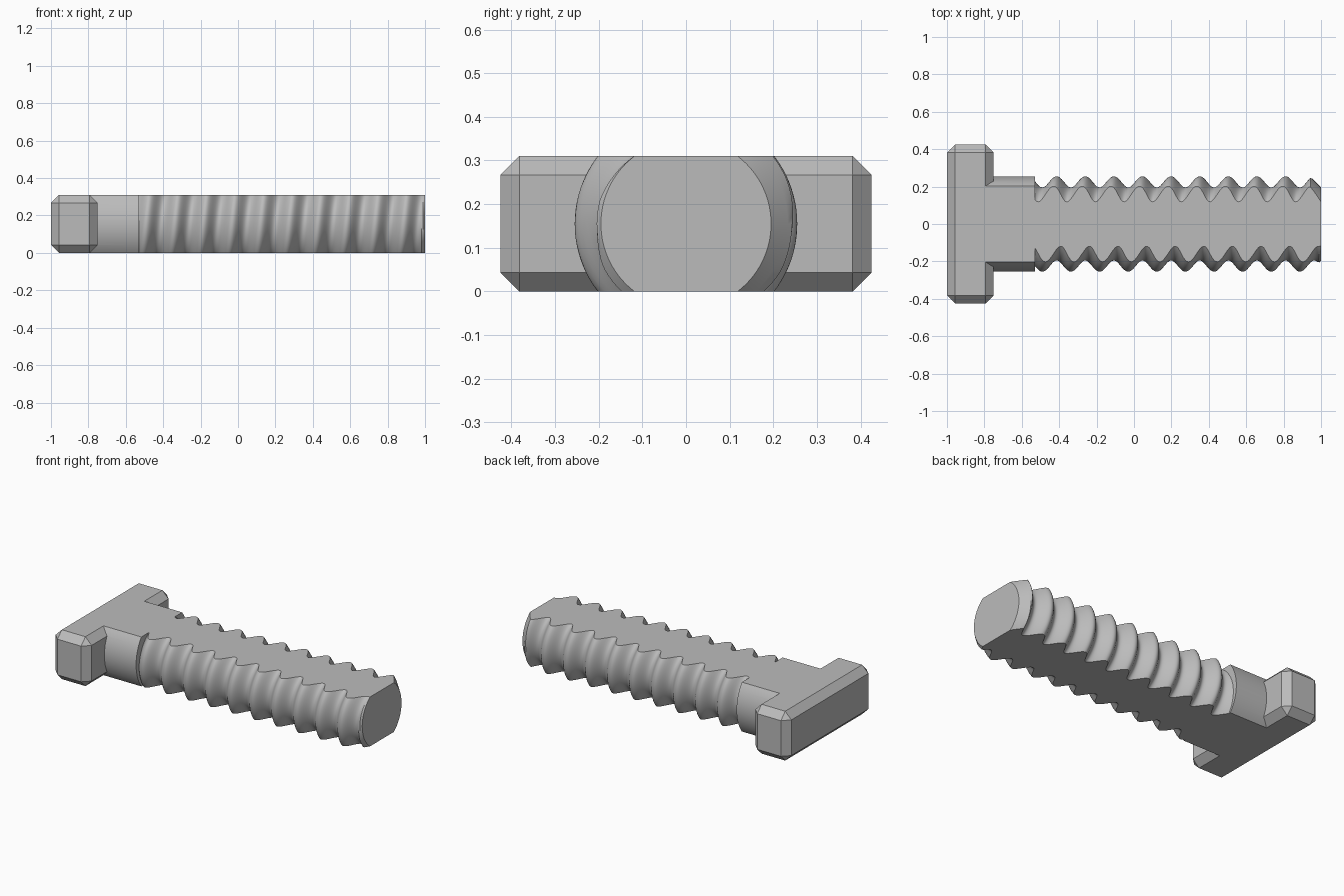
import bpy, bmesh
from math import cos, sin, pi, radians
from mathutils import Vector

cube = bpy.data.objects.get("Cube")
if cube:
    bpy.data.objects.remove(cube, do_unlink=True)

THICK = 0.31        # distance between the two flats
CREST, ROOT = 0.255, 0.195
PITCH = 0.153
THREAD_START, TIP = -0.53, 1.0
SIDES = 96

steel = bpy.data.materials.new("grey steel")
steel.use_nodes = True
colour = (0.5, 0.5, 0.5, 1)
steel.diffuse_color = colour
steel.node_tree.nodes["Principled BSDF"].inputs["Base Color"].default_value = colour


def make_object(name, bm):
    bmesh.ops.recalc_face_normals(bm, faces=bm.faces)
    mesh = bpy.data.meshes.new(name)
    bm.to_mesh(mesh)
    bm.free()
    mesh.materials.append(steel)
    obj = bpy.data.objects.new(name, mesh)
    bpy.context.collection.objects.link(obj)
    return obj


def thread_radius(x, angle):
    # Right-handed rounded thread, with a 45 degree chamfer at the tip
    wave = 0.5 + 0.5 * cos(2 * pi * (x + 0.49) / PITCH - angle)
    radius = ROOT + (CREST - ROOT) * wave
    return min(radius, ROOT + TIP - x)


# Shank: plain collar followed by the thread, built as rings along x
bm = bmesh.new()
steps = 160
stations = [(-0.9, False), (THREAD_START, False)]
stations += [(THREAD_START + (TIP - THREAD_START) * i / steps, True) for i in range(steps + 1)]
rings = []
for x, threaded in stations:
    ring = []
    for k in range(SIDES):
        a = 2 * pi * k / SIDES
        r = thread_radius(x, a) if threaded else CREST
        ring.append(bm.verts.new((x, -r * cos(a), THICK / 2 + r * sin(a))))
    rings.append(ring)
for r0, r1 in zip(rings, rings[1:]):
    for k in range(SIDES):
        j = (k + 1) % SIDES
        bm.faces.new((r0[k], r0[j], r1[j], r1[k]))
bm.faces.new(rings[0])
bm.faces.new(rings[-1])

# Flats: slice off the top and bottom of the shank
for z, up in ((THICK, 1), (0, -1)):
    cut = bmesh.ops.bisect_plane(
        bm, geom=bm.verts[:] + bm.edges[:] + bm.faces[:], dist=1e-6,
        plane_co=Vector((0, 0, z)), plane_no=Vector((0, 0, up)), clear_outer=True)
    rim = [e for e in cut["geom_cut"] if isinstance(e, bmesh.types.BMEdge)]
    bmesh.ops.contextual_create(bm, geom=rim)
bolt = make_object("bolt", bm)

# Head: chamfered crossbar
bm = bmesh.new()
bmesh.ops.create_cube(bm, size=1)
bmesh.ops.scale(bm, vec=(0.25, 0.85, THICK), verts=bm.verts)
bmesh.ops.translate(bm, vec=(-0.875, 0, THICK / 2), verts=bm.verts)
bmesh.ops.bevel(bm, geom=bm.edges[:], offset=0.043, segments=1, affect='EDGES')
head = make_object("head", bm)

# Join head and shank into one solid
union = bolt.modifiers.new("join head", 'BOOLEAN')
union.operation = 'UNION'
union.solver = 'EXACT'
union.object = head
bpy.context.view_layer.objects.active = bolt
bolt.select_set(True)
bpy.ops.object.modifier_apply(modifier=union.name)
bpy.data.objects.remove(head, do_unlink=True)
bpy.ops.object.shade_smooth_by_angle(angle=radians(30))
